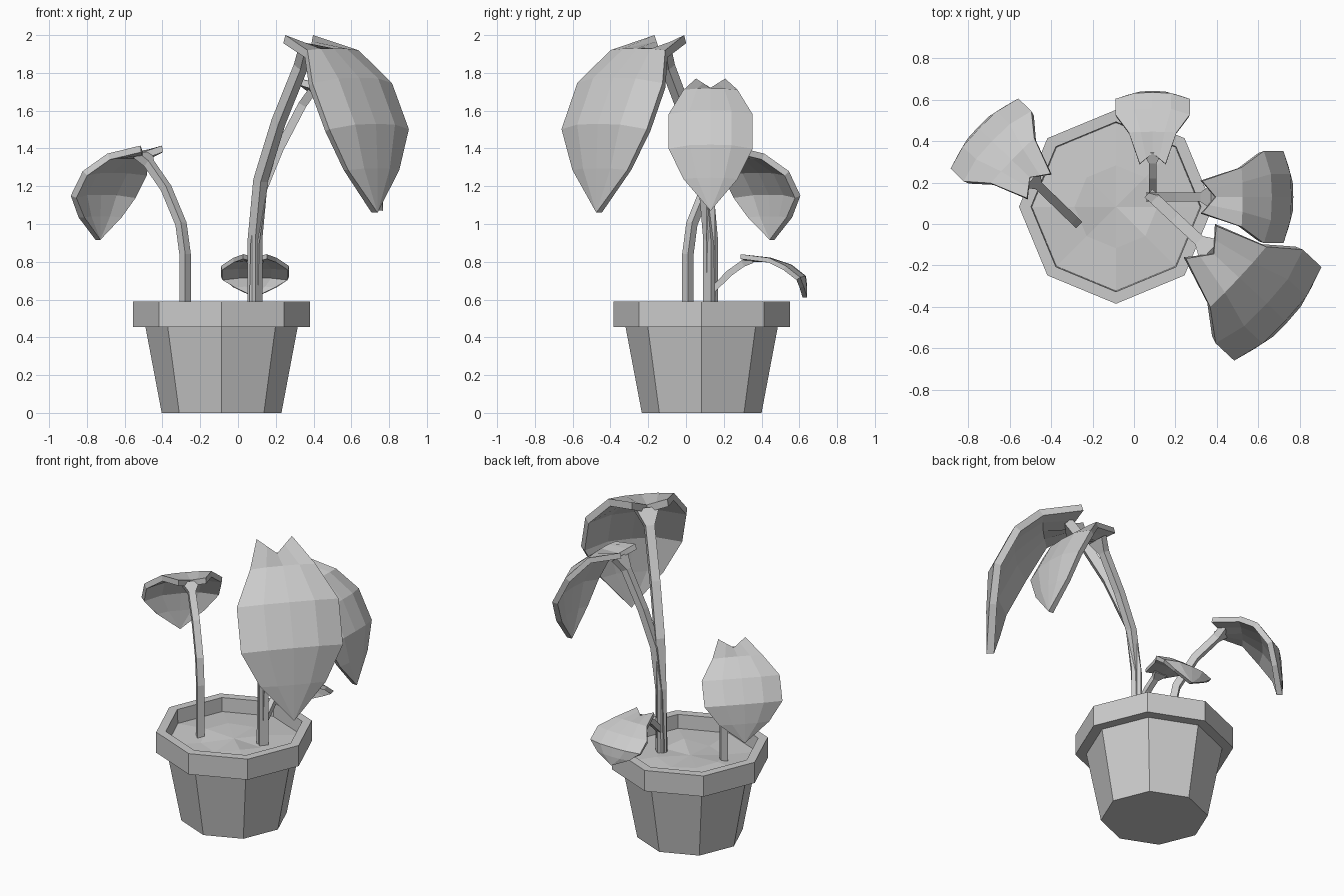
import bpy
import random
from math import radians, sin, cos, pi
from mathutils import Vector

if "Cube" in bpy.data.objects:
    bpy.data.objects.remove(bpy.data.objects["Cube"])

random.seed(3)


def add_mesh(name, verts, faces):
    me = bpy.data.meshes.new(name)
    me.from_pydata(verts, [], faces)
    me.update()
    ob = bpy.data.objects.new(name, me)
    bpy.context.collection.objects.link(ob)
    return ob


def lathe(name, profile, centre, n=8):
    """Revolve (radius, z) points into an n-sided shell."""
    verts, rows = [], []
    for r, z in profile:
        count = 1 if r == 0 else n
        rows.append([len(verts) + i % count for i in range(n)])
        verts += [(centre[0] + r * cos(2 * pi * i / n),
                   centre[1] + r * sin(2 * pi * i / n), z) for i in range(count)]
    faces = []
    for a, b in zip(rows, rows[1:]):
        for i in range(n):
            j = (i + 1) % n
            faces.append(tuple(dict.fromkeys((a[i], a[j], b[j], b[i]))))
    return add_mesh(name, verts, faces)


def stem(name, base, d, p, path, w):
    """Square tube along (u, z) points, flaring sideways where it meets the leaf."""
    pts = [Vector((base[0], base[1], z)) + d * u for u, z in path]
    verts, faces = [], []
    for k, c in enumerate(pts):
        t = (pts[min(k + 1, len(pts) - 1)] - pts[max(k - 1, 0)]).normalized()
        q = t.cross(p)
        f = 2.6 if k == len(pts) - 1 else 1
        verts += [c + (p * a * f + q * b) * w / 2
                  for a, b in ((-1, -1), (1, -1), (1, 1), (-1, 1))]
    for k in range(len(pts) - 1):
        for i in range(4):
            j = (i + 1) % 4
            faces.append((4 * k + i, 4 * k + j, 4 * k + 4 + j, 4 * k + 4 + i))
    e = len(verts)
    faces += [(3, 2, 1, 0), (e - 4, e - 3, e - 2, e - 1)]
    return add_mesh(name, verts, faces)


# Leaf rows: edge (outward, drop, half width), then midrib (outward, drop)
LEAF = [
    ((0.00, 0.00, 0.34), (0.15, 0.07)),
    ((0.44, 0.085, 0.63), (0.45, 0.075)),
    ((0.69, 0.27, 0.98), (0.78, 0.24)),
    ((0.91, 0.53, 0.98), (1.00, 0.50)),
    ((0.97, 0.76, 0.63), (1.02, 0.75)),
]


def leaf(name, base, d, p, u0, top, length, drop, half, thick):
    """Drooping shield leaf with two lobes at the stem and a pointed tip."""
    def place(fu, fz, v):
        return (Vector((base[0], base[1], top - fz * drop))
                + d * (u0 + fu * length) + p * v * half)
    verts, faces = [], []
    for (eu, ez, ev), (mu, mz) in LEAF:
        for s in (-1, -0.5, 0, 0.5, 1):
            k = abs(s) if ez == 0 else abs(s) ** 3
            verts.append(place(mu + (eu - mu) * k, mz + (ez - mz) * k, s * ev))
    for r in range(len(LEAF) - 1):
        for c in range(4):
            a = 5 * r + c
            faces.append((a, a + 5, a + 6, a + 1))
    last = 5 * (len(LEAF) - 1)
    verts.append(place(1.02, 1.0, 0))
    faces += [(last + c, len(verts) - 1, last + c + 1) for c in range(4)]
    ob = add_mesh(name, verts, faces)
    sol = ob.modifiers.new("thickness", 'SOLIDIFY')
    sol.thickness = thick
    sol.offset = -1
    return ob


# Pot and uneven soil
POT = (-0.087, 0.083)
lathe("pot", [(0, 0), (0.317, 0), (0.403, 0.455), (0.468, 0.455),
              (0.468, 0.59), (0.41, 0.59), (0.405, 0.48)][::-1], POT)
soil = lathe("soil", [(0, 0.515), (0.2, 0.51), (0.408, 0.5)][::-1], POT)
for v in soil.data.vertices[8:]:
    v.co.z += random.uniform(-0.015, 0.025)

# Plants: name, base, heading, stem path, stem width,
# leaf (start, top, length, drop, half width, thickness)
PLANTS = [
    ("left", (-0.28, 0.01), 136,
     [(0, 0.48), (0, 0.84), (0.03, 1.0), (0.14, 1.19), (0.265, 1.32), (0.31, 1.365)],
     0.043, (0.25, 1.415, 0.40, 0.50, 0.24, 0.035)),
    ("tall", (0.09, 0.13), -43,
     [(0, 0.48), (0.0, 0.92), (0.04, 1.23), (0.17, 1.54), (0.33, 1.83), (0.40, 1.91)],
     0.055, (0.32, 2.0, 0.556, 0.94, 0.315, 0.045)),
    ("right", (0.08, 0.13), 0,
     [(0, 0.48), (0.01, 0.9), (0.05, 1.18), (0.14, 1.4), (0.26, 1.63), (0.31, 1.70)],
     0.045, (0.25, 1.77, 0.43, 0.70, 0.227, 0.035)),
    ("small", (0.09, 0.13), 90,
     [(0, 0.48), (0.01, 0.65), (0.1, 0.74), (0.17, 0.79), (0.22, 0.81)],
     0.035, (0.16, 0.84, 0.345, 0.23, 0.183, 0.025)),
]
for name, base, ang, path, w, shape in PLANTS:
    a = radians(ang)
    d, p = Vector((cos(a), sin(a), 0)), Vector((-sin(a), cos(a), 0))
    stem(name + "_stem", base, d, p, path, w)
    leaf(name + "_leaf", base, d, p, *shape)
